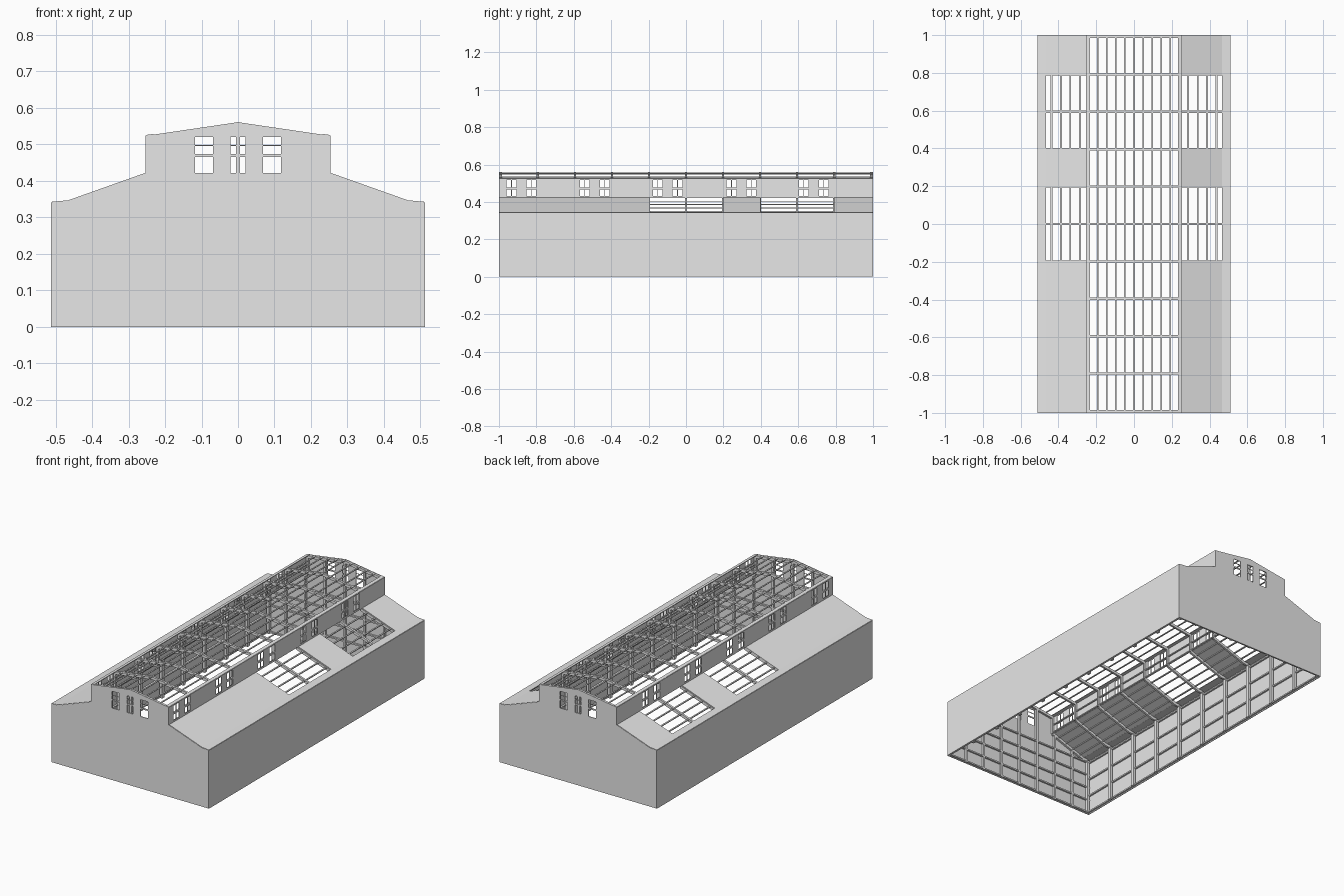
import bpy, bmesh
from mathutils import Vector, Matrix

cube = bpy.data.objects.get("Cube")
if cube:
    bpy.data.objects.remove(cube, do_unlink=True)

grey = bpy.data.materials.new("plain grey")
grey.use_nodes = True
grey.diffuse_color = (0.8, 0.8, 0.8, 1)
grey.node_tree.nodes["Principled BSDF"].inputs["Base Color"].default_value = (0.8, 0.8, 0.8, 1)

T = 0.004          # sheet thickness
W, EAVE = 0.510, 0.341
GUTTER = (0.465, 0.345)
STEP = (0.251, 0.421)
TOP = (0.251, 0.524)
RIDGE = 0.561
BAYS = [-0.99 + 0.198 * i for i in range(11)]


def finish(name, bm):
    mesh = bpy.data.meshes.new(name)
    bm.to_mesh(mesh)
    bm.free()
    mesh.materials.append(grey)
    obj = bpy.data.objects.new(name, mesh)
    bpy.context.collection.objects.link(obj)
    return obj


def sheet(name, points, axes=(0, 2), holes=()):
    """Thin panel; each hole is (a0, a1, b0, b1) along the two axes."""
    bm = bmesh.new()
    bm.faces.new([bm.verts.new(p) for p in points])
    for axis, lo in ((axes[0], 0), (axes[1], 2)):
        for cut in sorted({h[lo + k] for h in holes for k in (0, 1)}):
            n = Vector((0, 0, 0))
            n[axis] = 1
            bmesh.ops.bisect_plane(bm, geom=bm.verts[:] + bm.edges[:] + bm.faces[:],
                                   plane_co=n * cut, plane_no=n)
    gone = []
    for f in bm.faces:
        c = f.calc_center_bounds()
        a, b = c[axes[0]], c[axes[1]]
        if any(h[0] < a < h[1] and h[2] < b < h[3] for h in holes):
            gone.append(f)
    bmesh.ops.delete(bm, geom=gone, context='FACES')
    bmesh.ops.dissolve_limit(bm, angle_limit=0.01, verts=bm.verts[:], edges=bm.edges[:])
    obj = finish(name, bm)
    solid = obj.modifiers.new("thickness", 'SOLIDIFY')
    solid.thickness = T
    solid.offset = 0
    return obj


def bars(name, items):
    """Box beams: (start, end, width, depth)."""
    bm = bmesh.new()
    for p, q, w, d in items:
        p, q = Vector(p), Vector(q)
        z = (q - p).normalized()
        side = Vector((0, 1, 0)) if abs(z.y) < 0.9 else Vector((1, 0, 0))
        other = z.cross(side)
        rot = Matrix((side, other, z)).transposed().to_4x4()
        scale = Matrix.Diagonal((w, d, (q - p).length, 1))
        bmesh.ops.create_cube(bm, size=1,
                              matrix=Matrix.Translation((p + q) / 2) @ rot @ scale)
    return finish(name, bm)


def slope(x, a, b):
    return a[1] + (b[1] - a[1]) * (abs(x) - a[0]) / (b[0] - a[0])


def roof_z(x):
    x = abs(x)
    if x <= TOP[0]:
        return slope(x, (0, RIDGE), TOP)
    if x <= GUTTER[0]:
        return slope(x, STEP, GUTTER)
    return slope(x, GUTTER, (W, EAVE))


# Gable end walls with three two-part windows
SASHES = ((0.422, 0.466), (0.474, 0.52))
half = [(W, 0), (W, EAVE), GUTTER, STEP, TOP]
outline = half + [(0, RIDGE)] + [(-x, z) for x, z in reversed(half)]
gable_holes = [(c - w, c + w, lo, hi) for c, w in ((-0.093, 0.025), (0, 0.02), (0.093, 0.025))
               for lo, hi in SASHES]
for end, y in (("front", -0.998), ("back", 0.998)):
    sheet(end + "_gable_wall", [(x, y, z) for x, z in outline], (0, 2), gable_holes)
    bars(end + "_window_bars", [((-0.118, y, 0.497), (0.118, y, 0.497), T, 0.002)])
    s = 1 if y < 0 else -1
    yi = y + s * 0.008
    posts = [((x, yi, 0), (x, yi, roof_z(x) - 0.012), 0.012, 0.012)
             for x in [0.128 * k for k in range(-3, 4)]]
    rails = [((-W, yi, z), (W, yi, z), 0.01, 0.008) for z in (0.008, 0.085, 0.165, 0.245, 0.325)]
    bars(end + "_wall_studs", posts + rails)

# Long walls, aisle roofs and raised clerestory on each side
WINDOWS = [c + d for c in (-0.88, -0.488, -0.098, 0.296, 0.683) for d in (-0.053, 0.053)]
side_holes = [(c + a, c + b, lo, hi) for c in WINDOWS for a, b in ((-0.026, -0.002), (0.002, 0.026))
              for lo, hi in ((0.432, 0.466), (0.476, 0.518))]
skylights = [(-0.192, 0.198, -1, 1), (0.398, 0.79, -1, 1)]
Y = 0.998


def strip(name, s, a, b, axes=(1, 2), holes=()):
    sheet(name, [(s * a[0], -Y, a[1]), (s * a[0], Y, a[1]),
                 (s * b[0], Y, b[1]), (s * b[0], -Y, b[1])], axes, holes)


for side, s in (("left", 1), ("right", -1)):
    strip(side + "_long_wall", s, (W, 0), (W, EAVE))
    strip(side + "_gutter", s, (W, EAVE), GUTTER)
    strip(side + "_aisle_roof", s, GUTTER, STEP, (1, 0), skylights)
    strip(side + "_clerestory_wall", s, STEP, TOP, (1, 2), side_holes)
    strip(side + "_clerestory_eave", s, TOP, (0.232, roof_z(0.232)))

    # Wall rails and roof purlins run the full length
    runs = [((s * 0.5, -Y, z), (s * 0.5, Y, z), 0.01, 0.008) for z in (0.008, 0.11, 0.215, 0.32)]
    bars(side + "_wall_rails", runs)
    bars(side + "_aisle_purlins",
         [((s * x, -Y, roof_z(x) - 0.005), (s * x, Y, roof_z(x) - 0.005), 0.009, 0.005)
          for x in (0.286, 0.337, 0.387, 0.437)])
    bars(side + "_clerestory_rails",
         [((s * 0.245, -Y, z), (s * 0.245, Y, z), 0.008, 0.006) for z in (0.424, 0.471)])

    # Portal frames at every bay
    frame = []
    for y in BAYS:
        chain = [(0.493, 0), (0.493, EAVE - 0.008), (0.465, 0.335), (0.243, 0.413),
                 (0.243, 0.516), (0, RIDGE - 0.01)]
        for i, (a, b) in enumerate(zip(chain, chain[1:])):
            width = 0.02 if i == 0 else 0.012
            frame.append(((s * a[0], y, a[1]), (s * b[0], y, b[1]), width, 0.016))
    bars(side + "_portal_frames", frame)

# Open ridge roof purlins
bars("ridge_purlins", [((x, -Y, roof_z(x) - 0.002), (x, Y, roof_z(x) - 0.002), 0.008, 0.004)
                       for x in [0.048 * k for k in range(-4, 5)]])
